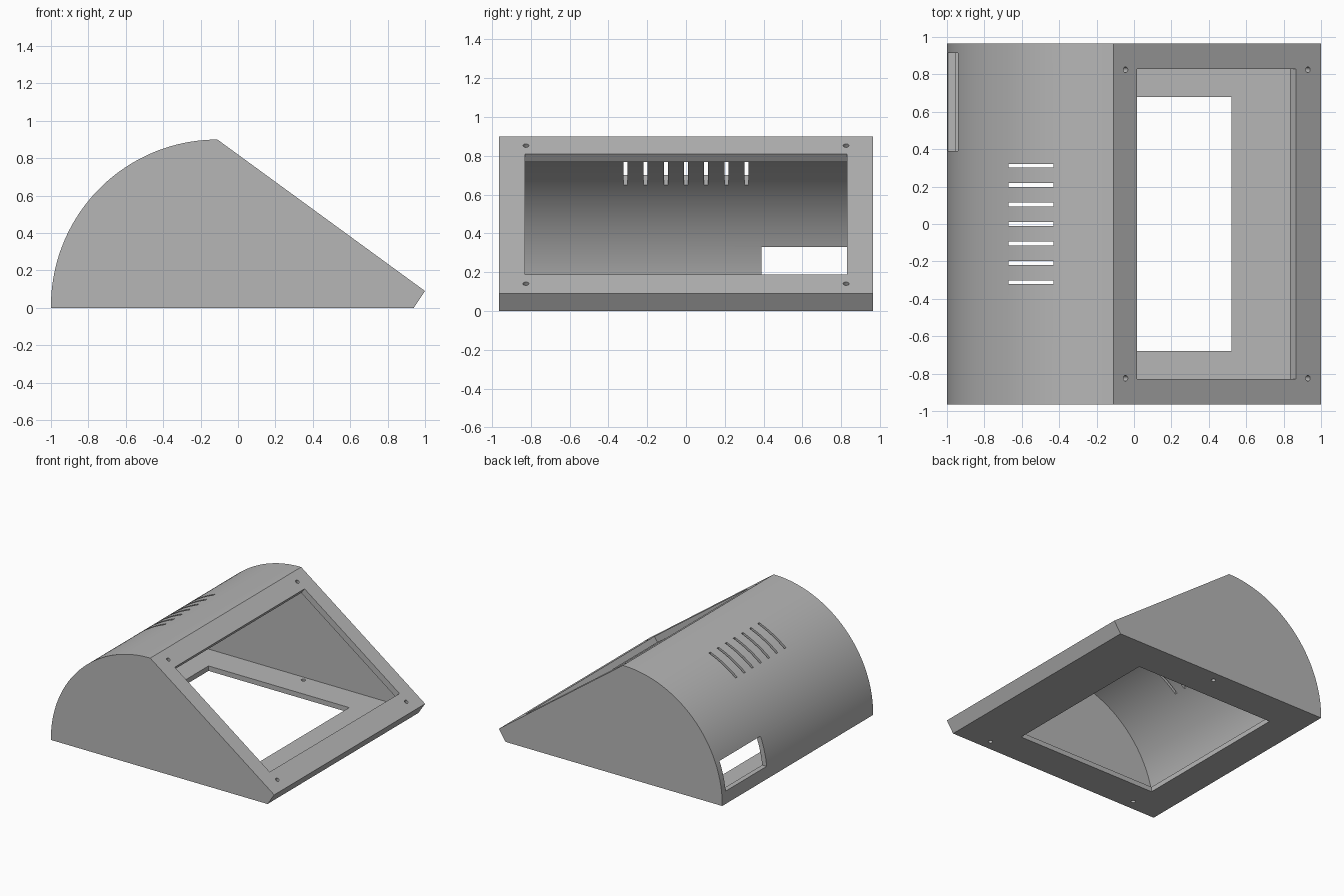
import bpy
import bmesh
from math import atan2, cos, sin, asin, acos, pi
from mathutils import Vector

old = bpy.data.objects.get("Cube")
if old:
    bpy.data.objects.remove(old, do_unlink=True)

# Overall sizes
HALF_DEPTH = 0.965
WALL = 0.04
ARC_X, ARC_Z, RADIUS = -0.11, 0.01, 0.89
CREST = Vector((ARC_X, 0, ARC_Z + RADIUS))
NOSE = Vector((1.0, 0, 0.09))
SLOPE = atan2(CREST.z - NOSE.z, NOSE.x - CREST.x)

grey = bpy.data.materials.new("plain_grey")
grey.use_nodes = True
grey.diffuse_color = (0.47, 0.47, 0.47, 1)
grey.node_tree.nodes["Principled BSDF"].inputs["Base Color"].default_value = (0.47, 0.47, 0.47, 1)


def add_object(name, bm):
    bmesh.ops.recalc_face_normals(bm, faces=bm.faces)
    mesh = bpy.data.meshes.new(name)
    bm.to_mesh(mesh)
    bm.free()
    mesh.materials.append(grey)
    obj = bpy.data.objects.new(name, mesh)
    bpy.context.collection.objects.link(obj)
    return obj


def extrude_profile(name, points, half):
    bm = bmesh.new()
    face = bm.faces.new([bm.verts.new((x, -half, z)) for x, z in points])
    new = bmesh.ops.extrude_face_region(bm, geom=[face])["geom"]
    verts = [g for g in new if isinstance(g, bmesh.types.BMVert)]
    bmesh.ops.translate(bm, verts=verts, vec=(0, 2 * half, 0))
    return add_object(name, bm)


def arc(radius, start, end, steps=56):
    angles = [start + (end - start) * i / steps for i in range(steps + 1)]
    return [(ARC_X + radius * cos(a), ARC_Z + radius * sin(a)) for a in angles]


def box(name, x, y, z):
    """Box between (low, high) pairs on each axis."""
    bm = bmesh.new()
    bmesh.ops.create_cube(bm, size=1)
    for v in bm.verts:
        v.co = [lo + (c + 0.5) * (hi - lo) for c, (lo, hi) in zip(v.co, (x, y, z))]
    return add_object(name, bm)


def drill(name, location, radius, depth, tilt=0):
    bm = bmesh.new()
    bmesh.ops.create_cone(bm, cap_ends=True, segments=24, radius1=radius,
                          radius2=radius, depth=depth)
    obj = add_object(name, bm)
    obj.location = location
    obj.rotation_euler.y = tilt
    return obj


def on_slope(x, y):
    t = (x - CREST.x) / (NOSE.x - CREST.x)
    p = CREST.lerp(NOSE, t)
    return Vector((p.x, y, p.z))


# Solid outer body: curved back, sloping front panel, chamfered nose
body = extrude_profile("enclosure_shell",
                       [(0.94, 0), (-1, 0)] + arc(RADIUS, pi, pi / 2) + [(NOSE.x, NOSE.z)],
                       HALF_DEPTH)

# Hollow interior
inner = RADIUS - WALL
cutters = [extrude_profile("cavity_cutter",
                           [(0.92, WALL)]
                           + arc(inner, pi - asin((WALL - ARC_Z) / inner), acos(-0.03 / inner))
                           + [(0.935, 0.075)], 0.92)]

# Display window, square to the slope
window = box("window_cutter", (-0.526, 0.526), (-0.83, 0.83), (-0.1, 0.1))
window.location = on_slope(0.44, 0)
window.rotation_euler.y = SLOPE
cutters.append(window)

# Floor opening and rear port
cutters.append(box("floor_cutter", (-0.74, 0.52), (-0.68, 0.68), (-0.1, 0.06)))
cutters.append(box("port_cutter", (-1.1, -0.85), (0.39, 0.915), (0.1, 0.33)))

# Row of vent slots
for i in range(-3, 4):
    y = i * 0.104
    cutters.append(box("vent_cutter", (-0.67, -0.43), (y - 0.01, y + 0.01), (0.5, 1.0)))

# Screw holes in the panel corners and in the floor
for x in (-0.045, 0.93):
    for y in (-0.825, 0.825):
        cutters.append(drill("panel_hole_cutter", on_slope(x, y), 0.015, 0.12, SLOPE))
for x, y in ((-0.03, 0.88), (0.65, -0.88), (-0.73, -0.88)):
    cutters.append(drill("floor_hole_cutter", (x, y, 0), 0.017, 0.12))

# Apply every cut, then drop the cutters
bpy.ops.object.select_all(action="DESELECT")
bpy.context.view_layer.objects.active = body
body.select_set(True)
for cutter in cutters:
    cutter.hide_render = True
    mod = body.modifiers.new("cut", "BOOLEAN")
    mod.operation = "DIFFERENCE"
    mod.solver = "EXACT"
    mod.object = cutter
    bpy.ops.object.modifier_apply(modifier=mod.name)
    bpy.data.objects.remove(cutter, do_unlink=True)

bpy.ops.object.shade_smooth_by_angle(angle=pi / 7)
